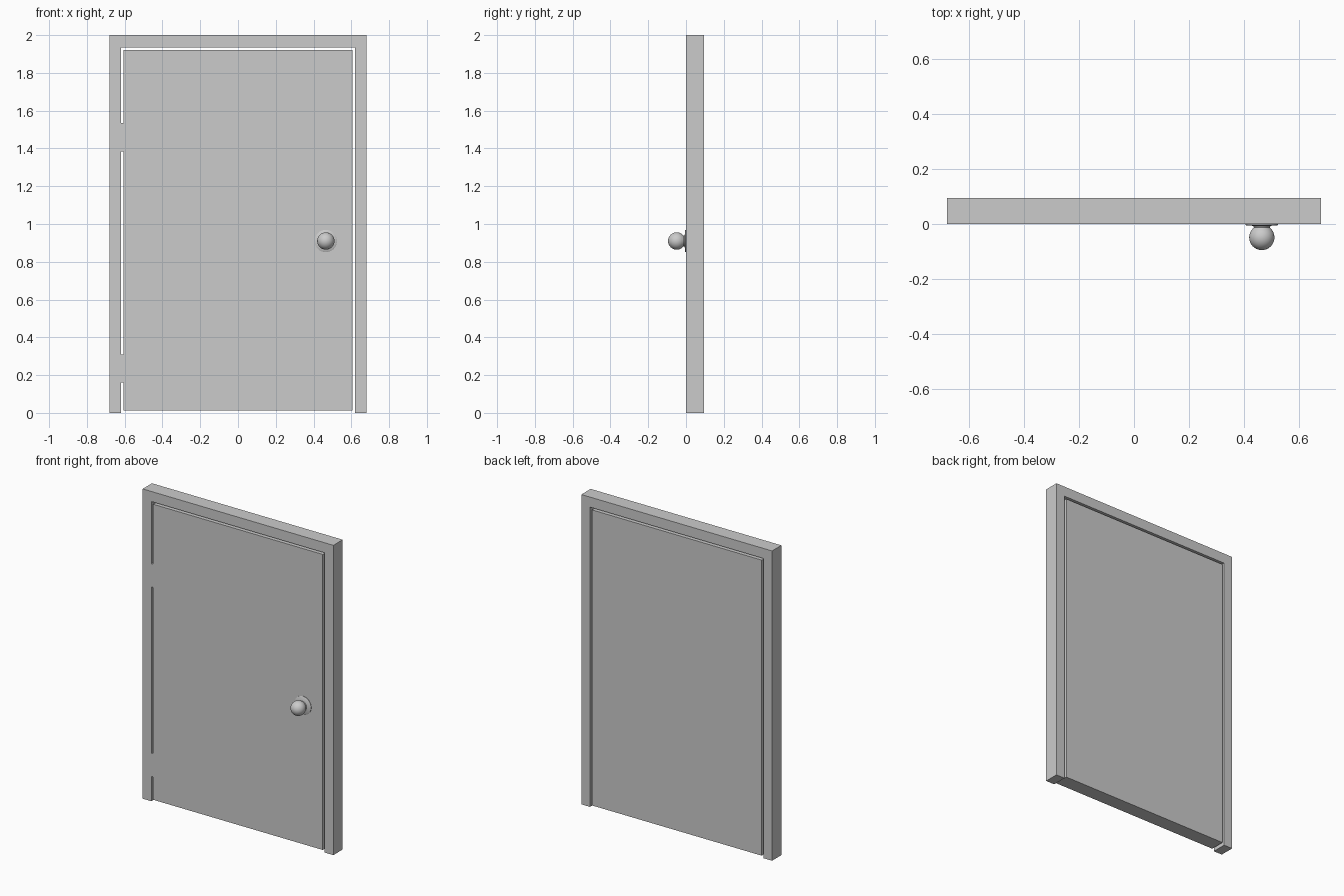
import bpy, bmesh, math
from mathutils import Matrix, Vector

if "Cube" in bpy.data.objects:
    bpy.data.objects.remove(bpy.data.objects["Cube"])

DEPTH = 0.095  # frame runs from y = 0 to y = DEPTH


def finish(name, bm):
    bmesh.ops.recalc_face_normals(bm, faces=bm.faces)
    mesh = bpy.data.meshes.new(name)
    bm.to_mesh(mesh)
    bm.free()
    obj = bpy.data.objects.new(name, mesh)
    bpy.context.collection.objects.link(obj)
    return obj


def box(name, lo, hi):
    lo, hi = Vector(lo), Vector(hi)
    bm = bmesh.new()
    bmesh.ops.create_cube(bm, size=1, matrix=Matrix.Translation((lo + hi) / 2)
                          @ Matrix.Diagonal((*(hi - lo), 1)))
    return finish(name, bm)


# Door frame: mitred strip of jamb, head, jamb, extruded in depth
outer = [(-0.681, 0), (-0.681, 2), (0.681, 2), (0.681, 0)]
inner = [(-0.619, 0), (-0.619, 1.935), (0.619, 1.935), (0.619, 0)]
bm = bmesh.new()
a = [bm.verts.new((x, 0, z)) for x, z in outer]
b = [bm.verts.new((x, 0, z)) for x, z in inner]
faces = [bm.faces.new((a[i], a[i + 1], b[i + 1], b[i])) for i in range(3)]
ext = bmesh.ops.extrude_face_region(bm, geom=faces, use_keep_orig=True)
bmesh.ops.translate(bm, vec=(0, DEPTH, 0),
                    verts=[g for g in ext["geom"] if isinstance(g, bmesh.types.BMVert)])
finish("door_frame", bm)

# Door panel, with a clear gap all round
box("door_panel", (-0.607, 0, 0.013), (0.605, DEPTH, 1.921))

# Hinges bridging the gap on the left, flush with the front
for name, z0 in (("lower_hinge", 0.16), ("upper_hinge", 1.384)):
    box(name, (-0.621, 0, z0), (-0.606, 0.015, z0 + 0.15))

# Knob: rosette, flared neck and ball, turned around the y axis
R, CY = 0.046, 0.049
profile = [(0, 0), (0.059, 0), (0.059, 0.003), (0.056, 0.005), (0.036, 0.006),
           (0.031, 0.008), (0.029, 0.012)]
for i in range(13):
    t = math.radians(140 - i * 140 / 12)
    profile.append((R * math.sin(t), CY + R * math.cos(t)))
bm = bmesh.new()
pts = [bm.verts.new((0.465 + r, -d, 0.91)) for r, d in profile]
edges = [bm.edges.new(p) for p in zip(pts, pts[1:])]
bmesh.ops.spin(bm, geom=pts + edges, cent=(0.465, 0, 0.91), axis=(0, 1, 0),
               angle=math.tau, steps=32, use_merge=True)
bmesh.ops.remove_doubles(bm, verts=bm.verts, dist=1e-5)
knob = finish("door_knob", bm)
bpy.context.view_layer.objects.active = knob
knob.select_set(True)
bpy.ops.object.shade_smooth_by_angle(angle=math.radians(35))
